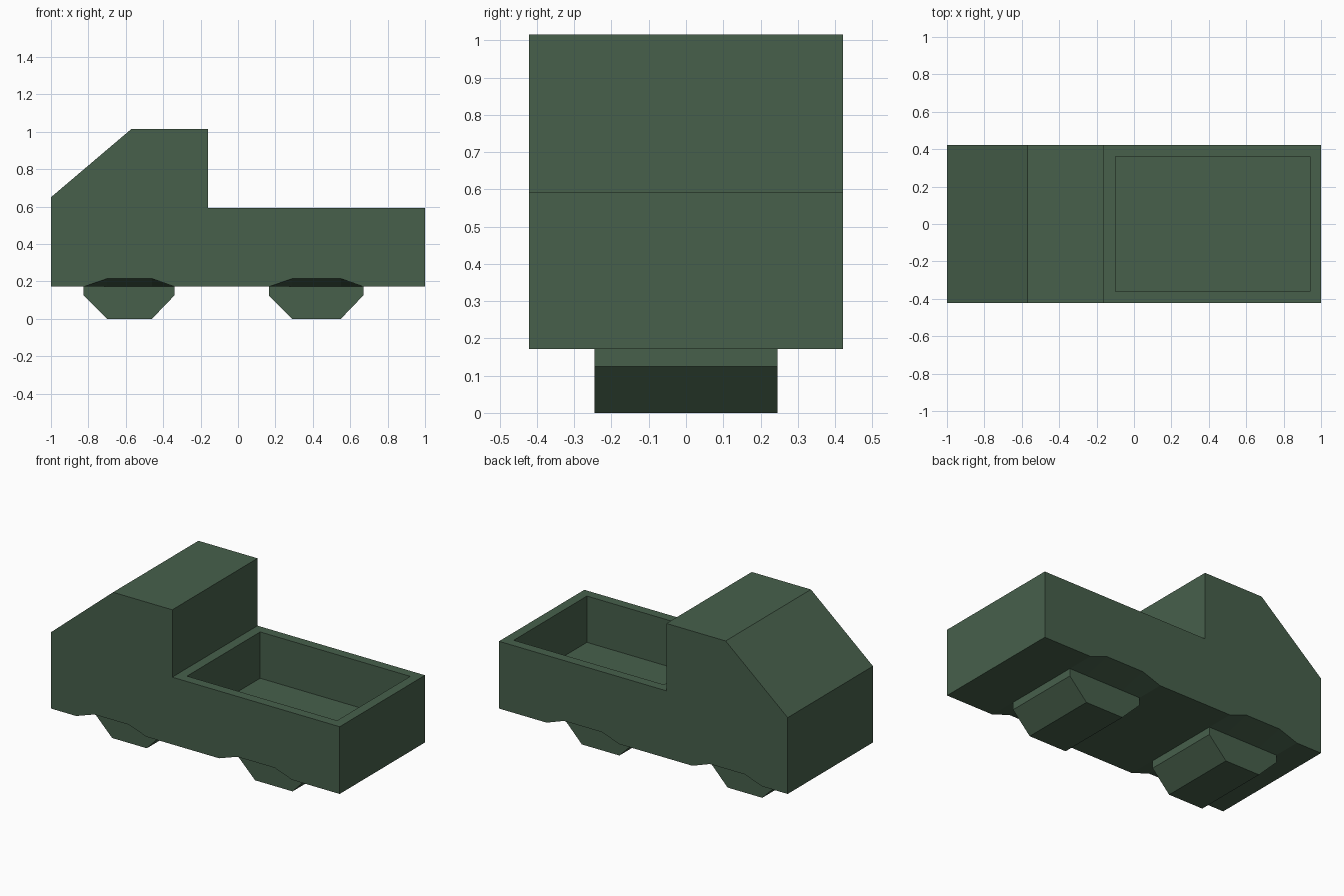
import bpy, bmesh

if "Cube" in bpy.data.objects:
    bpy.data.objects.remove(bpy.data.objects["Cube"])

green = bpy.data.materials.new("dark green")
green.diffuse_color = (0.063, 0.117, 0.071, 1)
green.use_nodes = True
green.node_tree.nodes["Principled BSDF"].inputs["Base Color"].default_value = green.diffuse_color

WHEELS = [(-0.825, -0.70, -0.46, -0.34), (0.165, 0.29, 0.55, 0.67)]
BASE, ARCH, HALF, INNER = 0.172, 0.215, 0.422, 0.245


def loft(bm, sections):
    """Join equal-length (y, [(x, z), ...]) sections into a closed solid."""
    rings = [[bm.verts.new((x, y, z)) for x, z in pts] for y, pts in sections]
    for a, b in zip(rings, rings[1:]):
        for i in range(len(a)):
            j = (i + 1) % len(a)
            bm.faces.new((a[i], a[j], b[j], b[i]))
    bm.faces.new(rings[0])
    bm.faces.new(rings[-1])
    bmesh.ops.recalc_face_normals(bm, faces=bm.faces[:])
    bm.normal_update()


def finish(name, bm):
    mesh = bpy.data.meshes.new(name)
    bm.to_mesh(mesh)
    bm.free()
    mesh.materials.append(green)
    obj = bpy.data.objects.new(name, mesh)
    bpy.context.collection.objects.link(obj)
    return obj


def body_profile(arch):
    bottom = []
    for a, b, c, d in WHEELS:
        bottom += [(a, BASE), (b, arch), (c, arch), (d, BASE)]
    return [(-1, BASE)] + bottom + [(1, BASE), (1, 0.593), (-0.16, 0.593),
                                    (-0.16, 1.015), (-0.57, 1.015), (-1, 0.65)]


# Truck body: arches on the flanks fade to a flat underside at the wheels
bm = bmesh.new()
loft(bm, [(-HALF, body_profile(ARCH)), (-INNER, body_profile(BASE)),
          (INNER, body_profile(BASE)), (HALF, body_profile(ARCH))])

# Cargo bed: inset the rear deck and sink its floor
deck = [f for f in bm.faces
        if f.normal.z > 0.9 and abs(f.calc_center_median().z - 0.593) < 0.01]
floor = bmesh.ops.dissolve_faces(bm, faces=deck)["region"]
bmesh.ops.inset_region(bm, faces=floor, thickness=0.06, use_even_offset=True)
sunk = bmesh.ops.extrude_discrete_faces(bm, faces=floor)["faces"]
bmesh.ops.translate(bm, verts=list({v for f in sunk for v in f.verts}), vec=(0, 0, -0.29))
finish("truck_body", bm)

# Wheel blocks: wide octagonal rollers under the body
for name, (a, b, c, d) in zip(("front_wheels", "rear_wheels"), WHEELS):
    bm = bmesh.new()
    octagon = [(b, 0), (c, 0), (d, 0.125), (d, 0.18), (c, 0.25), (b, 0.25), (a, 0.18), (a, 0.125)]
    octagon = [(x, min(z, BASE) if x in (a, d) else z) for x, z in octagon]
    octagon[4], octagon[5] = (c, 0.18), (b, 0.18)
    loft(bm, [(-INNER, octagon), (INNER, octagon)])
    finish(name, bm)
